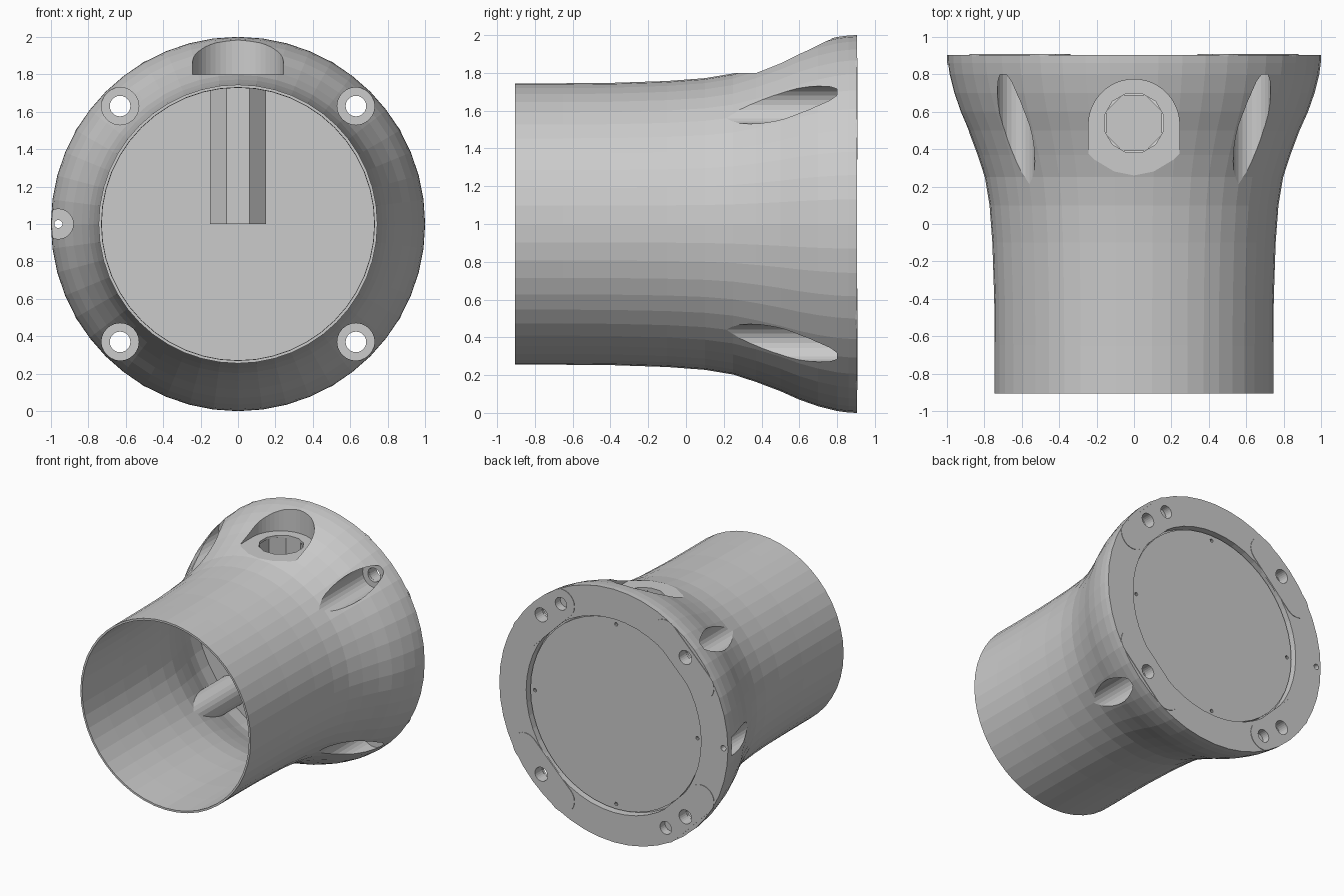
import bpy, bmesh, math
from mathutils import Matrix, Vector

if "Cube" in bpy.data.objects:
    bpy.data.objects.remove(bpy.data.objects["Cube"])

CZ = 1.0  # height of the housing axis


def finish(bm, name):
    bmesh.ops.remove_doubles(bm, verts=bm.verts, dist=1e-5)
    bmesh.ops.recalc_face_normals(bm, faces=bm.faces)
    me = bpy.data.meshes.new(name)
    bm.to_mesh(me)
    bm.free()
    ob = bpy.data.objects.new(name, me)
    bpy.context.collection.objects.link(ob)
    return ob


def lathe(name, profile, n=48):
    """Closed solid turned about the y axis; profile is (y, r) pairs."""
    bm = bmesh.new()
    rings = []
    for y, r in profile:
        rings.append([bm.verts.new((r * math.cos(2 * math.pi * i / n), y,
                                    CZ + r * math.sin(2 * math.pi * i / n))) for i in range(n)])
    for a, b in zip(rings, rings[1:]):
        for i in range(n):
            j = (i + 1) % n
            bm.faces.new((a[i], a[j], b[j], b[i]))
    bm.faces.new(rings[0])
    bm.faces.new(rings[-1])
    return finish(bm, name)


def prism(name, pts, lo, hi, axis):
    """Extrude a 2D outline along y (points are x,z) or z (points are x,y)."""
    put = (lambda p, h: (p[0], h, p[1])) if axis == 'y' else (lambda p, h: (p[0], p[1], h))
    bm = bmesh.new()
    a = [bm.verts.new(put(p, lo)) for p in pts]
    b = [bm.verts.new(put(p, hi)) for p in pts]
    bm.faces.new(a)
    bm.faces.new(b)
    for i in range(len(pts)):
        j = (i + 1) % len(pts)
        bm.faces.new((a[i], a[j], b[j], b[i]))
    return finish(bm, name)


def arc(cx, cy, r, a0, a1, n):
    return [(cx + r * math.cos(math.radians(a0 + (a1 - a0) * i / n)),
             cy + r * math.sin(math.radians(a0 + (a1 - a0) * i / n))) for i in range(n + 1)]


def rod(x, z, r, y0, y1, n=24):
    return prism("cutter", arc(x, z, r, 0, 360, n)[:-1], y0, y1, 'y')


def cut(ob, cutters):
    """Subtract the cutters, apply, and remove them."""
    for c in cutters:
        c.hide_render = True
        m = ob.modifiers.new("cut", 'BOOLEAN')
        m.operation, m.solver, m.object = 'DIFFERENCE', 'EXACT', c
        bpy.context.view_layer.objects.active = ob
        bpy.ops.object.modifier_apply(modifier=m.name)
        bpy.data.objects.remove(c)


CORNERS = [(sx * 0.63, CZ + sz * 0.63) for sx in (-1, 1) for sz in (-1, 1)]


def pockets(g):
    """Outside pockets; g grows them so the inner wall follows with thickness g."""
    out = [rod(x, z, 0.1 + g, -0.7, 0.8 + g) for x, z in CORNERS]
    out.append(rod(-0.96, CZ, 0.08 + g, -0.7, 0.85 + g))
    r = 0.243 + g
    out.append(prism("cutter", arc(0, 0.53, r, 0, 180, 24) + [(-r, -0.6), (r, -0.6)],
                     1.8 - g, 2.3, 'z'))
    return out


def back_holes():
    """Screw holes, two locating holes and the small pin hole."""
    out = [rod(x, z, 0.055, 0.7, 1.0) for x, z in CORNERS]
    for a in (59, 239):
        out.append(rod(0.89 * math.cos(math.radians(a)), CZ + 0.89 * math.sin(math.radians(a)),
                       0.05, 0.845, 1.0))
    out.append(rod(-0.96, CZ, 0.022, 0.7, 1.0, 12))
    return out


# Flared housing shell
wall = [(-0.905, 0.745), (-0.65, 0.745), (-0.4, 0.747), (-0.1, 0.757), (0.1, 0.772),
        (0.25, 0.797), (0.37, 0.836), (0.5, 0.885), (0.6, 0.93), (0.7, 0.965),
        (0.8, 0.99), (0.86, 0.998), (0.904, 1.0)]
housing = lathe("flared_housing", wall)
inner = [(-1.0, 0.73)] + [(y, r - 0.017 - 0.012 * max(0, y)) for y, r in wall if -0.9 < y < 0.75]
inner.append((0.82, 0.955))
void = lathe("inner_void", inner)
cut(void, pockets(0.018))
cut(housing, pockets(0) + [void] + back_holes())
hole = prism("cutter", arc(0, 0.54, 0.163, 15, 375, 12)[:-1], 1.6, 2.2, 'z')
cut(housing, [hole, rod(0, CZ, 0.765, 0.7, 1.0, 48)])

# Back plate with four tiny holes
plate = lathe("back_plate", [(0.815, 0.772), (0.84, 0.772), (0.84, 0.75), (0.872, 0.75)])
cut(plate, [rod(0.71 * math.cos(k * math.pi / 2), CZ + 0.71 * math.sin(k * math.pi / 2),
                0.014, 0.85, 0.95, 10) for k in range(4)])

# Mounting pads on the back flange
for k in range(4):
    t = math.radians(45 + 90 * k)
    outline = arc(0, 0.226, 0.11, 0, 180, 12) + arc(0, -0.226, 0.11, 180, 360, 12)
    pts = [((0.863 + u) * math.cos(t) - v * math.sin(t),
            CZ + (0.863 + u) * math.sin(t) + v * math.cos(t)) for u, v in outline]
    pad = prism("mounting_pad", pts, 0.895, 0.908, 'y')
    cut(pad, back_holes())

# Inner socket hanging from the top pocket, open at its top
socket = prism("inner_socket", arc(0, 0.54, 0.163, 22.5, 382.5, 8)[:-1], 1.0, 1.79, 'z')
bm = bmesh.new()
bm.from_mesh(socket.data)
bmesh.ops.delete(bm, geom=[f for f in bm.faces if f.calc_center_median().z > 1.78],
                 context='FACES_ONLY')
bm.to_mesh(socket.data)
bm.free()
